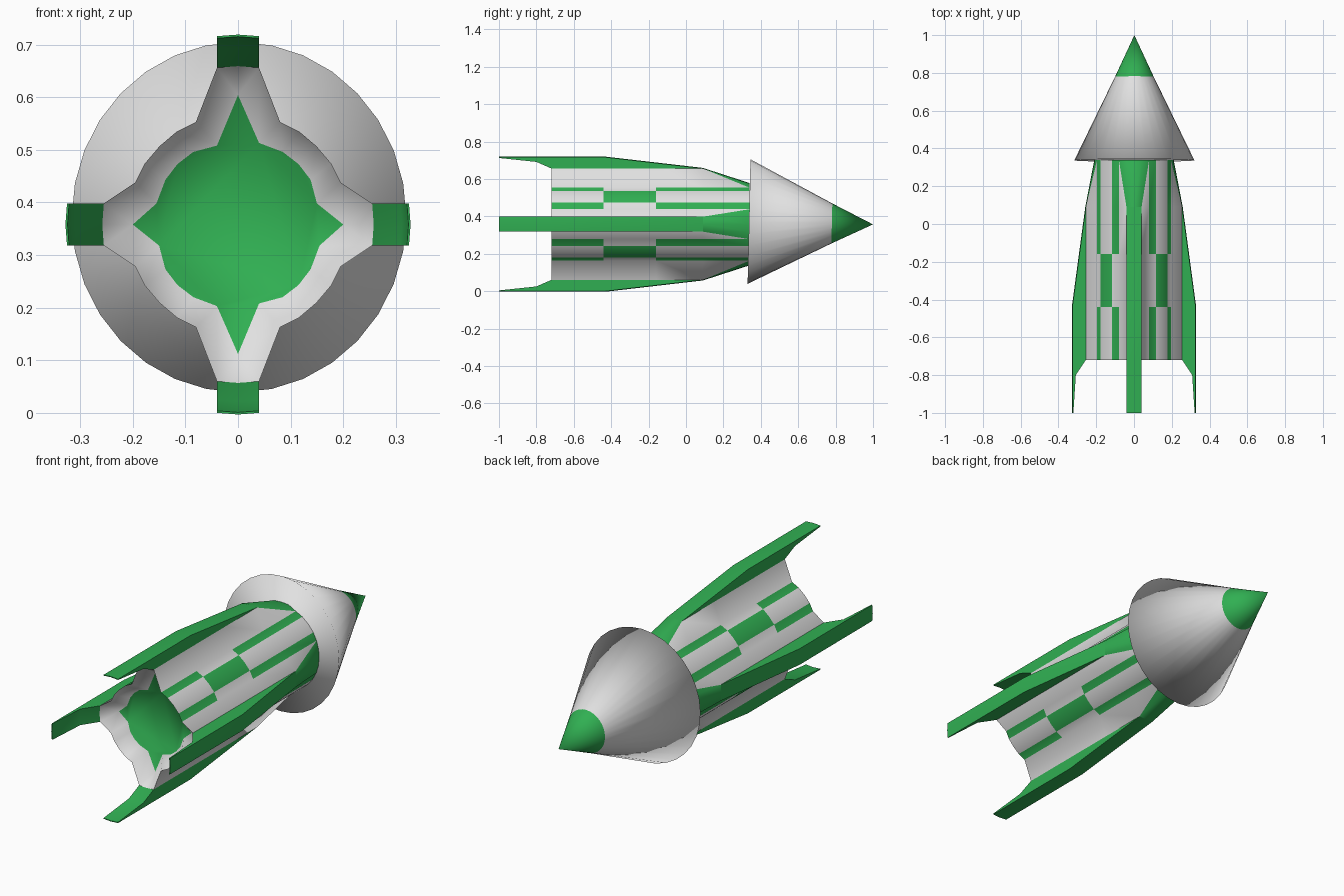
import bpy, bmesh, math
from mathutils import Vector, Matrix

cube = bpy.data.objects.get("Cube")
if cube:
    bpy.data.objects.remove(cube, do_unlink=True)

AXIS = 0.358          # height of the rocket's long axis
WHITE, GREEN = 0, 1


def make_material(name, rgb):
    mat = bpy.data.materials.new(name)
    mat.use_nodes = True
    color = (*rgb, 1.0)
    mat.diffuse_color = color
    bsdf = next(n for n in mat.node_tree.nodes if n.type == 'BSDF_PRINCIPLED')
    bsdf.inputs["Base Color"].default_value = color
    bsdf.inputs["Roughness"].default_value = 0.6
    return mat


materials = [make_material("hull white", (0.75, 0.75, 0.75)),
             make_material("hull green", (0.03, 0.43, 0.085))]


def finish(bm, name, angle=None):
    """Clean the mesh, make the object and shade it smooth."""
    bmesh.ops.remove_doubles(bm, verts=bm.verts[:], dist=0.0005)
    bmesh.ops.recalc_face_normals(bm, faces=bm.faces[:])
    mesh = bpy.data.meshes.new(name)
    bm.to_mesh(mesh)
    bm.free()
    for mat in materials:
        mesh.materials.append(mat)
    obj = bpy.data.objects.new(name, mesh)
    bpy.context.collection.objects.link(obj)
    bpy.ops.object.select_all(action='DESELECT')
    obj.select_set(True)
    bpy.context.view_layer.objects.active = obj
    if angle is None:
        bpy.ops.object.shade_smooth()
    else:
        bpy.ops.object.shade_smooth_by_angle(angle=math.radians(angle))
    return obj


def add_face(bm, verts, color):
    face = bm.faces.new(verts)
    face.material_index = color


def quarter_turn(v, u, k):
    """Turn a point (across, outward) of the top lobe to lobe k, clockwise."""
    for _ in range(k):
        v, u = u, -v
    return v, u


def ring(bm, y, tall, wide, ridge, arc):
    """Four-lobed cross-section: a ridge on each side, an arc between."""
    verts = []
    for k in range(4):
        reach = wide if k % 2 else tall
        points = [(v, reach + rise) for v, rise in ridge] + arc
        for v, u in points:
            x, z = quarter_turn(v, u, k)
            verts.append(bm.verts.new((x, y, z + AXIS)))
    return verts


# Body: lobed tube with checkered stripes and a recessed tail
RIDGE = [(-0.04, 0), (0, 0.003), (0.04, 0)]
ARC = [(0.08, 0.195), (0.116, 0.177), (0.149, 0.149), (0.177, 0.116), (0.195, 0.08)]
INNER_ARC = [(0.04, 0.155), (0.085, 0.138), (0.115, 0.115), (0.138, 0.085), (0.15, 0.04)]
bm = bmesh.new()
rings = [ring(bm, y, 0.298, 0.255, RIDGE, ARC) for y in (-0.72, -0.44, -0.16, 0.09)]
rings.append(ring(bm, 0.34, 0.217, 0.207, RIDGE, ARC))
count = len(rings[0])
for bay, (a, b) in enumerate(zip(rings, rings[1:])):
    stripes = (4, 5) if bay == 1 else (3, 6)
    for i in range(count):
        j, n = i % 8, (i + 1) % count
        quad = [a[i], a[n], b[n], b[i]]
        if bay == 3 and j == 2:       # flank halves by the fin root
            add_face(bm, [a[i], b[n], b[i]], GREEN)
            add_face(bm, [a[i], a[n], b[n]], WHITE)
        elif bay == 3 and j == 7:
            add_face(bm, [a[n], b[n], b[i]], GREEN)
            add_face(bm, [a[i], a[n], b[i]], WHITE)
        else:
            green = j in stripes or (bay == 3 and j < 2)
            add_face(bm, quad, GREEN if green else WHITE)
add_face(bm, rings[-1], WHITE)

# Tail recess: sloping white rim and a green floor
inner = ring(bm, -0.65, 0.246, 0.2, [(0, 0)] * 3, INNER_ARC)
for i in range(count):
    n = (i + 1) % count
    add_face(bm, [rings[0][i], rings[0][n], inner[n], inner[i]], WHITE)
add_face(bm, [v for i, v in enumerate(inner) if i % 8 not in (0, 2)], GREEN)
finish(bm, "body", 60)


# Fins: long runners that stick out behind the body
def build_fin(name, k, outer, base, mid):
    stations = [(-1.0, outer, outer - 0.004), (-0.8, outer, mid),
                (-0.72, outer, base), (-0.43, outer, base), (0.09, base, base)]
    bm = bmesh.new()
    sections = []
    for y, top, low in stations:
        profile = [(v, top + rise) for v, rise in RIDGE]
        profile += [(v, low + rise) for v, rise in reversed(RIDGE)]
        section = []
        for v, u in profile:
            x, z = quarter_turn(v, u, k)
            section.append(bm.verts.new((x, y, z + AXIS)))
        sections.append(section)
    for a, b in zip(sections, sections[1:]):
        for i in range(6):
            n = (i + 1) % 6
            add_face(bm, [a[i], a[n], b[n], b[i]], GREEN)
    add_face(bm, sections[0], GREEN)
    finish(bm, name, 45)


for k, name in enumerate(("top_fin", "left_fin", "bottom_fin", "right_fin")):
    if k % 2:
        build_fin(name, k, 0.325, 0.255, 0.308)
    else:
        build_fin(name, k, 0.358, 0.298, 0.333)

# Nose cone: white cone with a green tip, tilted very slightly
bm = bmesh.new()
SIDES = 32
tilt = Matrix.Rotation(-0.023, 3, 'X')
base_centre = Vector((0.002, 0.337, AXIS + 0.014))
loops = []
for along, radius in ((0, 0.333), (0.443, 0.107)):
    loop = []
    for i in range(SIDES):
        t = math.tau * i / SIDES
        local = Vector((0.955 * radius * math.cos(t), along, radius * math.sin(t)))
        loop.append(bm.verts.new(base_centre + tilt @ local))
    loops.append(loop)
tip = bm.verts.new(base_centre + tilt @ Vector((0, 0.663, 0)))
for i in range(SIDES):
    n = (i + 1) % SIDES
    add_face(bm, [loops[0][i], loops[0][n], loops[1][n], loops[1][i]], WHITE)
    add_face(bm, [loops[1][i], loops[1][n], tip], GREEN)
add_face(bm, loops[0], WHITE)
finish(bm, "nose_cone")
